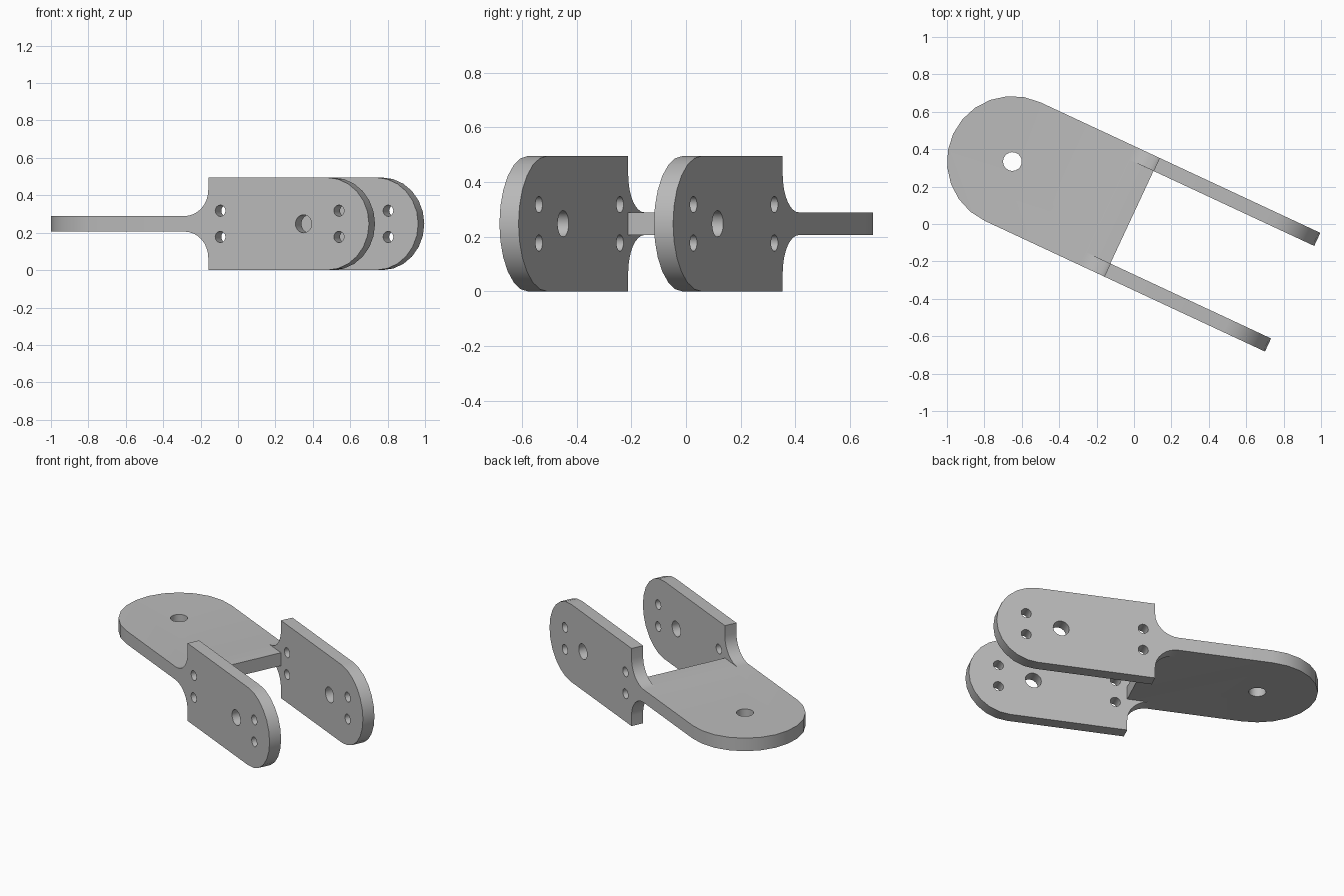
import bpy, bmesh
from math import radians, cos, sin
from mathutils import Matrix, Vector

cube = bpy.data.objects.get("Cube")
if cube:
    bpy.data.objects.remove(cube, do_unlink=True)

# Main dimensions, in a frame centred on the plate hole with the arms along x
HALF_W, ARM_T = 0.35, 0.077
HEIGHT, PLATE_T = 0.495, 0.083
MID = HEIGHT / 2
JOINT, TIP = 0.705, 1.653
FILLET = 0.14

grey = bpy.data.materials.new("plain_grey")
grey.use_nodes = True
colour = (0.5, 0.5, 0.5, 1)
grey.diffuse_color = colour
grey.node_tree.nodes["Principled BSDF"].inputs["Base Color"].default_value = colour


def arc(cx, cy, r, start, end, steps):
    angles = [radians(start + (end - start) * i / steps) for i in range(steps + 1)]
    return [(cx + r * cos(a), cy + r * sin(a)) for a in angles]


def prism(name, outline, low, high, upright=False):
    """Extrude an outline along z, or along y when upright."""
    def place(p, d):
        return Vector((p[0], d, p[1])) if upright else Vector((p[0], p[1], d))
    bm = bmesh.new()
    face = bm.faces.new([bm.verts.new(place(p, low)) for p in outline])
    new = bmesh.ops.extrude_face_region(bm, geom=[face])["geom"]
    shift = place((0, 0), high - low)
    bmesh.ops.translate(bm, vec=shift, verts=[g for g in new if isinstance(g, bmesh.types.BMVert)])
    bmesh.ops.recalc_face_normals(bm, faces=bm.faces)
    mesh = bpy.data.meshes.new(name)
    bm.to_mesh(mesh)
    bm.free()
    mesh.materials.append(grey)
    obj = bpy.data.objects.new(name, mesh)
    bpy.context.collection.objects.link(obj)
    return obj


def combine(target, other, operation):
    mod = target.modifiers.new(operation.lower(), "BOOLEAN")
    mod.operation, mod.solver, mod.object = operation, "EXACT", other
    bpy.context.view_layer.objects.active = target
    bpy.ops.object.modifier_apply(modifier=mod.name)
    bpy.data.objects.remove(other, do_unlink=True)


def drill(target, x, y, r, low, high, upright=False):
    cutter = prism("hole_cutter", arc(x, y, r, 0, 345, 23), low, high, upright)
    cutter.hide_render = True
    combine(target, cutter, "DIFFERENCE")


# Flat plate with a rounded end and a pivot hole
plate_outline = arc(0, 0, HALF_W, 90, 270, 12) + [(JOINT, -HALF_W), (JOINT, HALF_W)]
bracket = prism("fork_bracket", plate_outline, MID - PLATE_T / 2, MID + PLATE_T / 2)
drill(bracket, 0, 0, 0.05, -1, 1)

# Upright arms: round tip, square shoulders, concave fillets into the plate
rise = PLATE_T / 2 + FILLET
arm_outline = (
    arc(TIP - MID, MID, MID, -90, 90, 12)
    + [(JOINT, HEIGHT)]
    + arc(JOINT - FILLET, MID + rise, FILLET, 0, -90, 8)
    + arc(JOINT - FILLET, MID - rise, FILLET, 90, 0, 8)
    + [(JOINT, 0)]
)
for name, low in (("front_arm", -HALF_W), ("rear_arm", HALF_W - ARM_T)):
    arm = prism(name, arm_outline, low, low + ARM_T, True)
    # One large hole and four screw holes in each arm
    drill(arm, 1.267, MID, 0.048, low - 0.1, low + 0.2, True)
    for x in (0.776, 1.476):
        for dz in (-0.07, 0.07):
            drill(arm, x, MID + dz, 0.03, low - 0.1, low + 0.2, True)
    combine(bracket, arm, "UNION")

# Turn into place and keep the rims crisp
bracket.matrix_world = Matrix.Translation((-0.65, 0.334, 0)) @ Matrix.Rotation(radians(-25), 4, "Z")
bpy.ops.object.select_all(action="DESELECT")
bracket.select_set(True)
bpy.context.view_layer.objects.active = bracket
bpy.ops.object.shade_smooth_by_angle(angle=radians(30))
